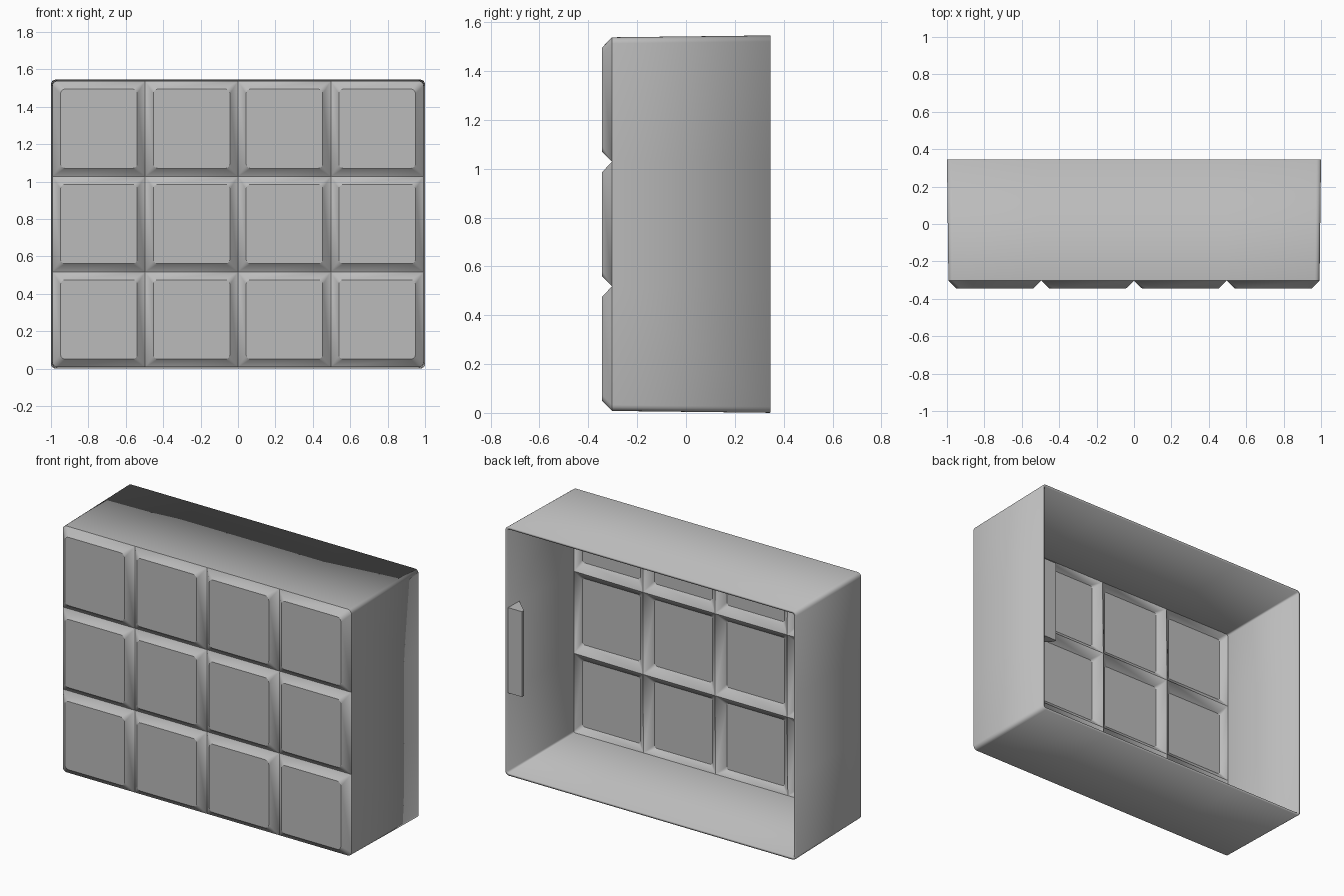
import bpy, bmesh, math
from mathutils import Vector

cube = bpy.data.objects.get("Cube")
if cube:
    bpy.data.objects.remove(cube)

# Overall sizes
COLS, ROWS = 4, 3
HALF_W, HEIGHT = 0.992, 1.53
BASE = 0.008
FACE_Y, GROOVE_Y, BACK_Y = -0.345, -0.303, 0.345
INSET, WALL = 0.043, 0.015
STEPS = 5

grey = bpy.data.materials.new("plain grey")
grey.use_nodes = True
colour = (0.5, 0.5, 0.5, 1)
grey.diffuse_color = colour
grey.node_tree.nodes["Principled BSDF"].inputs["Base Color"].default_value = colour


def rounded_ring(bm, x0, x1, z0, z1, y, radii):
    """Rounded rectangle of vertices, one radius per corner."""
    corners = [(x0, z0, 1, 1), (x1, z0, -1, 1), (x1, z1, -1, -1), (x0, z1, 1, -1)]
    ring = []
    for i, (cx, cz, sx, sz) in enumerate(corners):
        r = radii[i]
        for k in range(STEPS):
            a = math.pi * (1 + i / 2) + math.pi / 2 * k / (STEPS - 1)
            ring.append(bm.verts.new((cx + sx * r + r * math.cos(a), y,
                                      cz + sz * r + r * math.sin(a))))
    return ring


def finish(name, bm):
    mesh = bpy.data.meshes.new(name)
    bm.to_mesh(mesh)
    bm.free()
    obj = bpy.data.objects.new(name, mesh)
    bpy.context.collection.objects.link(obj)
    mesh.materials.append(grey)
    return obj


# Tiled front: raised squares with sloped borders
bm = bmesh.new()
cw, ch = 2 * HALF_W / COLS, HEIGHT / ROWS
for c in range(COLS):
    for r in range(ROWS):
        x0, z0 = c * cw - HALF_W, BASE + r * ch
        x1, z1 = x0 + cw, z0 + ch
        left, right, low, high = c == 0, c == COLS - 1, r == 0, r == ROWS - 1
        box_corner = [left and low, right and low, right and high, left and high]
        outer = rounded_ring(bm, x0, x1, z0, z1, GROOVE_Y,
                             [0.025 if b else 0 for b in box_corner])
        inner = rounded_ring(bm, x0 + INSET, x1 - INSET, z0 + INSET, z1 - INSET,
                             FACE_Y, [0.025] * 4)
        bm.faces.new(inner)
        for i in range(len(outer)):
            j = (i + 1) % len(outer)
            bm.faces.new((outer[i], outer[j], inner[j], inner[i]))
bmesh.ops.remove_doubles(bm, verts=bm.verts[:], dist=0.0002)

# Side walls, flaring slightly toward the open back
rim = [e for e in bm.edges if e.is_boundary]
new = bmesh.ops.extrude_edge_only(bm, edges=rim)["geom"]
mid = BASE + HEIGHT / 2
for v in (g for g in new if isinstance(g, bmesh.types.BMVert)):
    v.co = Vector((v.co.x / HALF_W, BACK_Y, mid + (v.co.z - mid) * 1.01))
bmesh.ops.recalc_face_normals(bm, faces=bm.faces[:])
front = min(bm.faces, key=lambda f: f.calc_center_median().y)
if front.normal.y > 0:
    bmesh.ops.reverse_faces(bm, faces=bm.faces[:])
shell = finish("drawer_shell", bm)

# Thin wall inside the skin
solid = shell.modifiers.new("wall", 'SOLIDIFY')
solid.thickness = WALL
solid.offset = -1
solid.use_even_offset = True

# Wedge-shaped grip inside the side wall
bm = bmesh.new()
ends = []
for z in (0.51, 1.04):
    ends.append([bm.verts.new((x, y, z)) for x, y in
                 ((0.99, 0.34), (0.89, 0.34), (0.89, 0.32), (0.985, 0.23))])
bm.faces.new(ends[0])
bm.faces.new(ends[1])
for i in range(4):
    j = (i + 1) % 4
    bm.faces.new((ends[0][i], ends[0][j], ends[1][j], ends[1][i]))
bmesh.ops.recalc_face_normals(bm, faces=bm.faces[:])
grip = finish("inner_grip", bm)

bpy.ops.object.select_all(action='DESELECT')
shell.select_set(True)
bpy.context.view_layer.objects.active = shell
bpy.ops.object.shade_smooth_by_angle(angle=math.radians(30))
